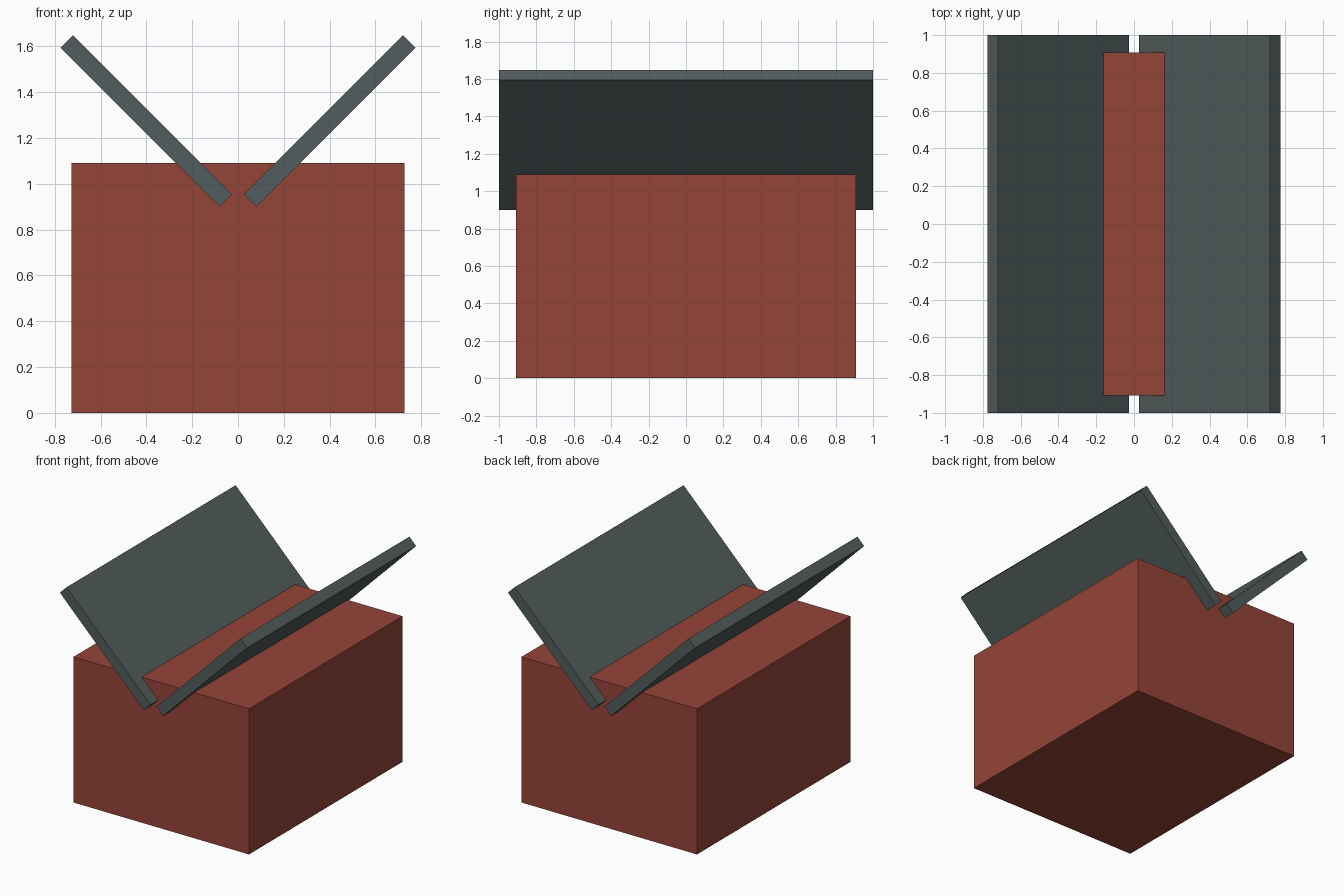
import bpy
from math import radians

if "Cube" in bpy.data.objects:
    bpy.data.objects.remove(bpy.data.objects["Cube"])


def material(name, color):
    mat = bpy.data.materials.new(name)
    mat.diffuse_color = (*color, 1)
    mat.use_nodes = True
    mat.node_tree.nodes["Principled BSDF"].inputs["Base Color"].default_value = mat.diffuse_color
    return mat


def box(name, size, location, mat, tilt=0):
    bpy.ops.mesh.primitive_cube_add(size=1, location=location, rotation=(0, radians(tilt), 0))
    obj = bpy.context.object
    obj.name = name
    obj.scale = size
    bpy.ops.object.transform_apply(location=False, rotation=False, scale=True)
    obj.data.materials.append(mat)
    return obj


brick = material("brick red", (0.30, 0.058, 0.040))
slate = material("slate grey", (0.085, 0.11, 0.11))

# House body
box("walls", (1.454, 1.816, 1.09), (0, 0, 0.545), brick)

# Two slabs forming an inverted, V-shaped roof
for side, label in ((-1, "left"), (1, "right")):
    box(f"{label}_roof_panel", (0.981, 2.0, 0.078), (side * 0.4005, 0, 1.274), slate, -45 * side)
